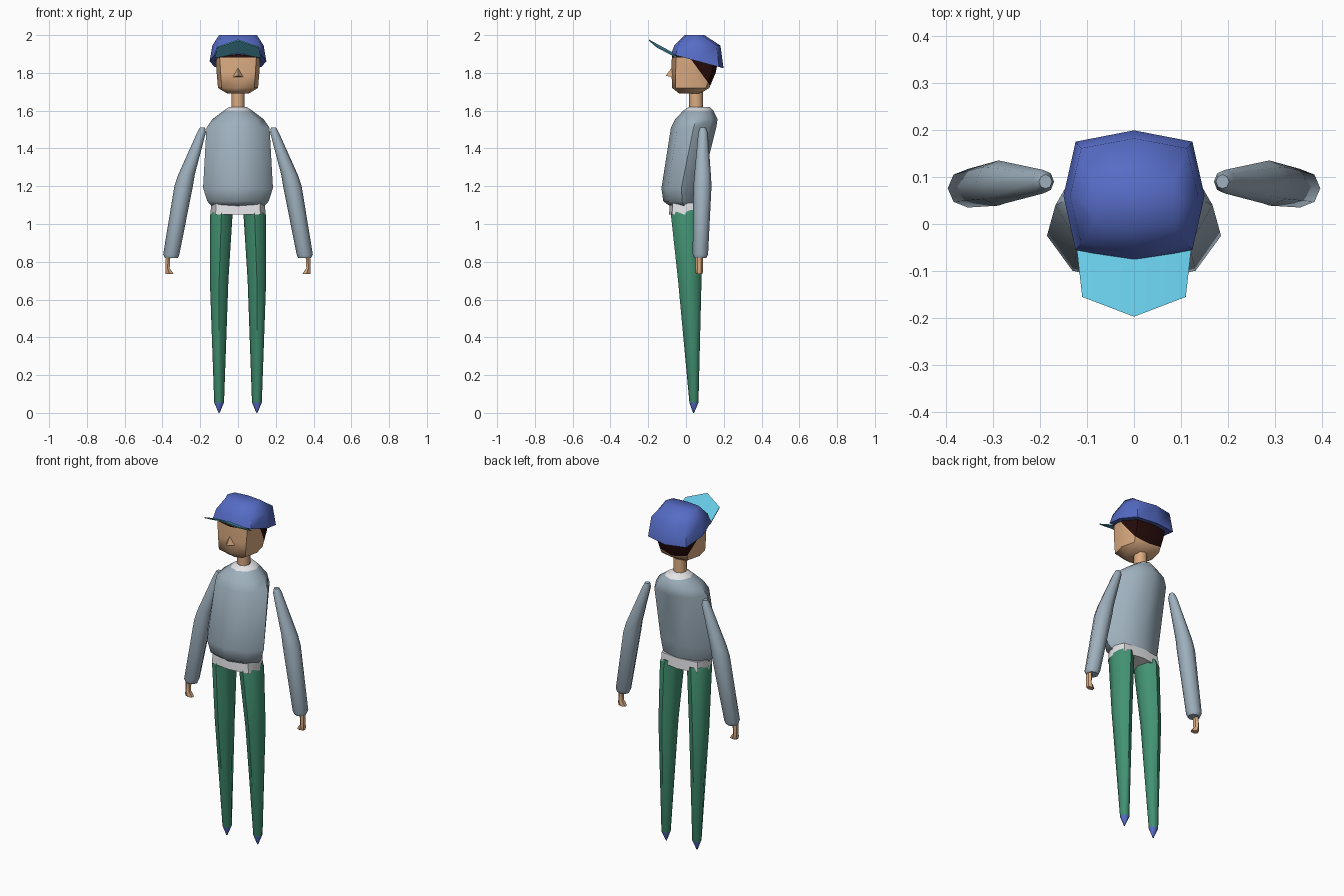
import bpy, bmesh, math
from mathutils import Vector

if "Cube" in bpy.data.objects:
    bpy.data.objects.remove(bpy.data.objects["Cube"])


def srgb(r, g, b):
    return tuple(((c / 255 + 0.055) / 1.055) ** 2.4 for c in (r, g, b)) + (1,)


COLORS = {"skin": (220, 172, 130), "hair_brown": (38, 12, 10), "cap_blue": (86, 108, 198),
          "brim_cyan": (102, 200, 228), "shirt_grey": (158, 176, 189),
          "white": (230, 230, 233), "trouser_green": (66, 146, 114)}
MATS = {}
for cname, rgb in COLORS.items():
    MATS[cname] = bpy.data.materials.new(cname)
    MATS[cname].diffuse_color = srgb(*rgb)


def finish(name, bm, colors, angle=50):
    bmesh.ops.recalc_face_normals(bm, faces=bm.faces)
    me = bpy.data.meshes.new(name)
    bm.to_mesh(me)
    bm.free()
    for c in colors:
        me.materials.append(MATS[c])
    ob = bpy.data.objects.new(name, me)
    bpy.context.collection.objects.link(ob)
    bpy.ops.object.select_all(action='DESELECT')
    ob.select_set(True)
    bpy.context.view_layer.objects.active = ob
    bpy.ops.object.shade_smooth_by_angle(angle=math.radians(angle))
    return ob


def loft(rings, segs=None, n=8, boxy=1.0, side=1):
    """Rings of (x, y, radius x, radius y, z, slope); segs gives a material index per band."""
    bm = bmesh.new()
    loops = []
    for x, y, rx, ry, z, *slope in rings:
        s = slope[0] if slope else 0
        loop = []
        for i in range(n):
            a = 2 * math.pi * i / n
            k = boxy if i % 2 else 1
            dy = -math.cos(a) * ry * k
            loop.append(bm.verts.new((side * (x + math.sin(a) * rx * k), y + dy, z + s * dy)))
        loops.append(loop)
    segs = segs or [0] * (len(rings) - 1)
    for lo, hi, m in zip(loops, loops[1:], segs):
        for i in range(n):
            j = (i + 1) % n
            bm.faces.new((lo[i], lo[j], hi[j], hi[i])).material_index = m
    bm.faces.new(loops[0]).material_index = segs[0]
    bm.faces.new(loops[-1]).material_index = segs[-1]
    return bm


# Sweater with white collar
finish("sweater", loft([
    (0, -.01, .14, .075, 1.095), (0, -.02, .162, .10, 1.12), (0, -.025, .185, .105, 1.19),
    (0, .04, .167, .12, 1.51), (0, .055, .135, .112, 1.555), (0, .065, .075, .08, 1.60),
    (0, .07, .045, .055, 1.62)],
    [0, 0, 0, 0, 0, 1]), ["shirt_grey", "white"])

# White hem showing under the sweater
finish("shirt_hem", loft([(0, -.005, .146, .085, 1.05), (0, -.005, .142, .08, 1.11)],
                         boxy=1.15), ["white"])

# Neck
finish("neck", loft([(0, .055, .036, .037, 1.57), (0, .052, .035, .037, 1.72)]), ["skin"])

# Head, cut along the hairline
bm = loft([(0, .02, .055, .055, 1.69), (0, .025, .106, .098, 1.72), (0, .04, .113, .117, 1.80),
           (0, .05, .12, .125, 1.89), (0, .05, .11, .11, 1.93)], boxy=1.15)
back_co, back_no = Vector((0, .035, 1.86)), Vector((0, .13, .095))
fringe_co, fringe_no = Vector((0, -.075, 1.882)), Vector((0, 0, 1))
for co, no in ((back_co, back_no), (fringe_co, fringe_no)):
    bmesh.ops.bisect_plane(bm, geom=bm.verts[:] + bm.edges[:] + bm.faces[:],
                           plane_co=co, plane_no=no)
for f in bm.faces:
    c = f.calc_center_median()
    f.material_index = int((c - back_co).dot(back_no) > 0 or (c - fringe_co).dot(fringe_no) > 0)
finish("head", bm, ["skin", "hair_brown"])

# Nose
bm = bmesh.new()
v = [bm.verts.new(p) for p in ((0, -.107, 1.785), (-.028, -.07, 1.777),
                               (.028, -.07, 1.777), (0, -.07, 1.835))]
for t in ((0, 1, 2), (0, 2, 3), (0, 3, 1), (1, 2, 3)):
    bm.faces.new([v[i] for i in t])
finish("nose", bm, ["skin"], 20)

# Cap crown, rim sloping down to the back
finish("cap_crown", loft([(0, .06, .15, .139, 1.862, -.27), (0, .06, .136, .122, 1.945),
                          (0, .045, .10, .052, 2.0)], boxy=1.17), ["cap_blue"], 60)

# Cap brim, a thin upturned plate
bm = bmesh.new()
outline = ((0, -.07, 1.908), (.122, -.05, 1.885), (.11, -.155, 1.94),
           (0, -.197, 1.977), (-.11, -.155, 1.94), (-.122, -.05, 1.885))
top = [bm.verts.new(p) for p in outline]
low = [bm.verts.new((x, y, z - .006)) for x, y, z in outline]
for layer in (top, low):
    bm.faces.new((layer[0], layer[1], layer[2], layer[3]))
    bm.faces.new((layer[0], layer[3], layer[4], layer[5]))
for i in range(6):
    j = (i + 1) % 6
    bm.faces.new((top[i], top[j], low[j], low[i]))
finish("cap_brim", bm, ["brim_cyan"], 40)

for side, label in ((-1, "left"), (1, "right")):
    # Trouser leg ending in a pointed shoe
    finish(label + "_leg", loft([
        (.10, .04, .003, .003, 0), (.10, .042, .026, .024, .055), (.10, .02, .049, .062, .70),
        (.088, 0, .059, .08, 1.05), (.082, 0, .058, .075, 1.075)],
        [1, 0, 0, 0], side=side), ["trouser_green", "cap_blue"])

    # Sleeve
    finish(label + "_sleeve", loft([
        (.353, .075, .034, .032, .82), (.353, .076, .043, .041, .84), (.288, .087, .049, .048, 1.20),
        (.273, .088, .044, .044, 1.26), (.193, .09, .023, .025, 1.485), (.188, .09, .014, .015, 1.51)],
        side=side), ["shirt_grey"])

    # Hand with fingers curled inward
    finish(label + "_hand", loft([
        (.362, .07, .024, .016, .735), (.367, .07, .021, .021, .748), (.373, .07, .013, .02, .765),
        (.370, .07, .014, .019, .83)], n=6, side=side), ["skin"])

for m in bpy.data.materials:
    if m.users and not m.is_grease_pencil:
        m.use_nodes = True
        m.node_tree.nodes["Principled BSDF"].inputs["Base Color"].default_value = m.diffuse_color
